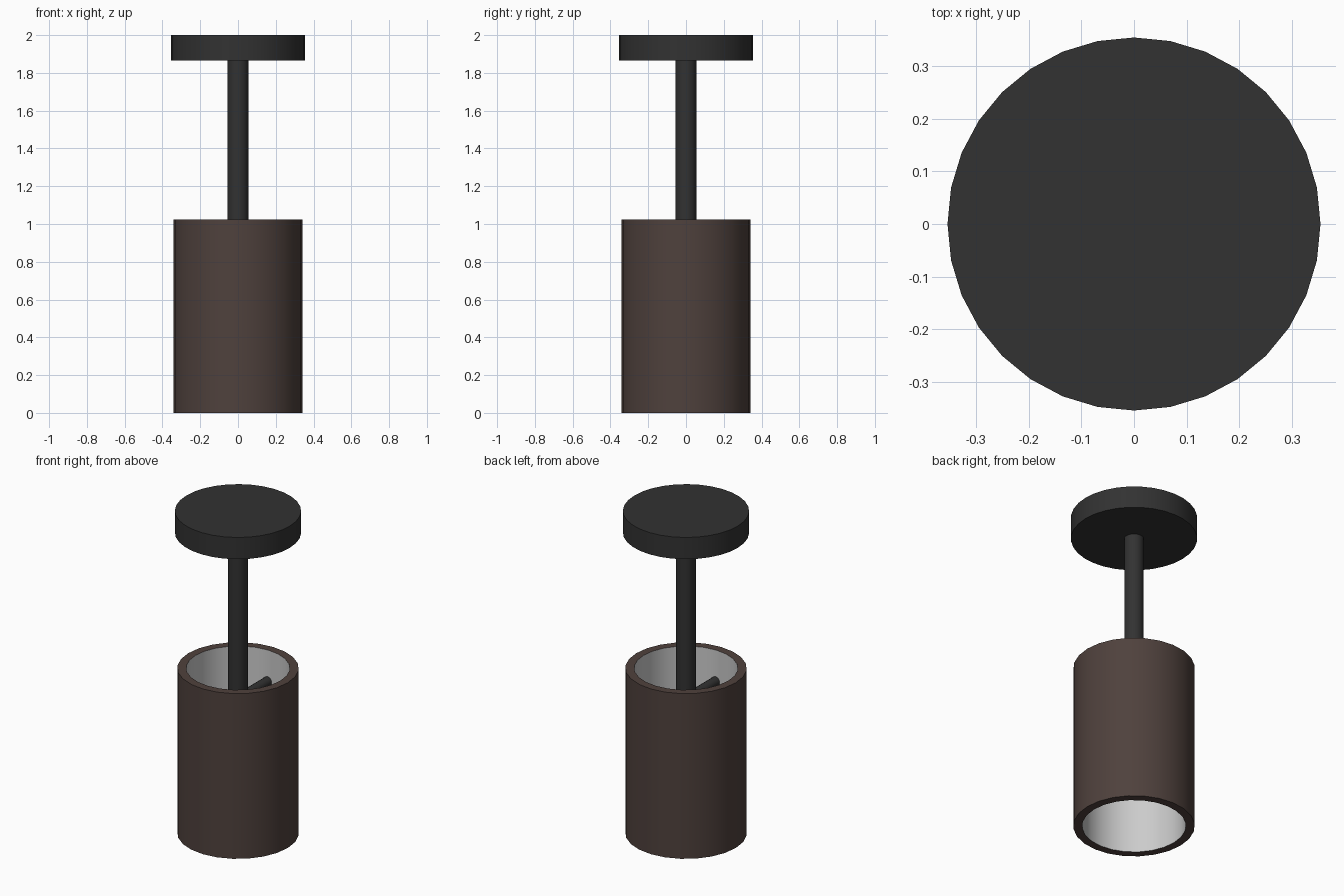
import bpy, bmesh, math

if "Cube" in bpy.data.objects:
    bpy.data.objects.remove(bpy.data.objects["Cube"])


def material(name, r, g, b):
    m = bpy.data.materials.new(name)
    m.diffuse_color = (r, g, b, 1)
    m.use_nodes = True
    m.node_tree.nodes["Principled BSDF"].inputs["Base Color"].default_value = m.diffuse_color
    return m


black = material("black_metal", 0.032, 0.032, 0.032)
brown = material("bronze_brown", 0.078, 0.053, 0.046)
white = material("liner_white", 0.6, 0.6, 0.6)


def smooth(obj):
    bpy.ops.object.select_all(action='DESELECT')
    obj.select_set(True)
    bpy.context.view_layer.objects.active = obj
    bpy.ops.object.shade_smooth_by_angle(angle=math.radians(35))


def cylinder(name, radius, depth, location, sides, mat, rotation=(0, 0, 0)):
    bpy.ops.mesh.primitive_cylinder_add(vertices=sides, radius=radius, depth=depth,
                                        location=location, rotation=rotation)
    obj = bpy.context.object
    obj.name = name
    obj.data.materials.append(mat)
    smooth(obj)
    return obj


def tube(name, outer, inner, z0, z1, sides, mats):
    # closed ring profile swept around z; the inner wall gets the second material
    profile = [(outer, z0), (outer, z1), (inner, z1), (inner, z0)]
    bm = bmesh.new()
    rings = []
    for i in range(sides):
        a = math.tau * i / sides
        rings.append([bm.verts.new((r * math.cos(a), r * math.sin(a), z)) for r, z in profile])
    for i in range(sides):
        p, q = rings[i], rings[(i + 1) % sides]
        for k in range(4):
            n = (k + 1) % 4
            f = bm.faces.new((p[k], q[k], q[n], p[n]))
            f.material_index = 1 if k == 2 else 0
    bmesh.ops.recalc_face_normals(bm, faces=bm.faces)
    mesh = bpy.data.meshes.new(name)
    bm.to_mesh(mesh)
    bm.free()
    for m in mats:
        mesh.materials.append(m)
    obj = bpy.data.objects.new(name, mesh)
    bpy.context.collection.objects.link(obj)
    smooth(obj)
    return obj


# ceiling plate
cylinder("ceiling_plate", 0.355, 0.135, (0, 0, 1.9325), 32, black)
# stem down to the cross rod
cylinder("stem", 0.055, 1.07, (0, 0, 1.335), 32, black)
# rod holding the shade
cylinder("support_rod", 0.03, 0.60, (0, 0, 0.83), 16, black, (math.pi / 2, 0, 0))
# open cylindrical shade with pale lining
tube("shade", 0.342, 0.292, 0.0, 1.025, 24, (brown, white))
